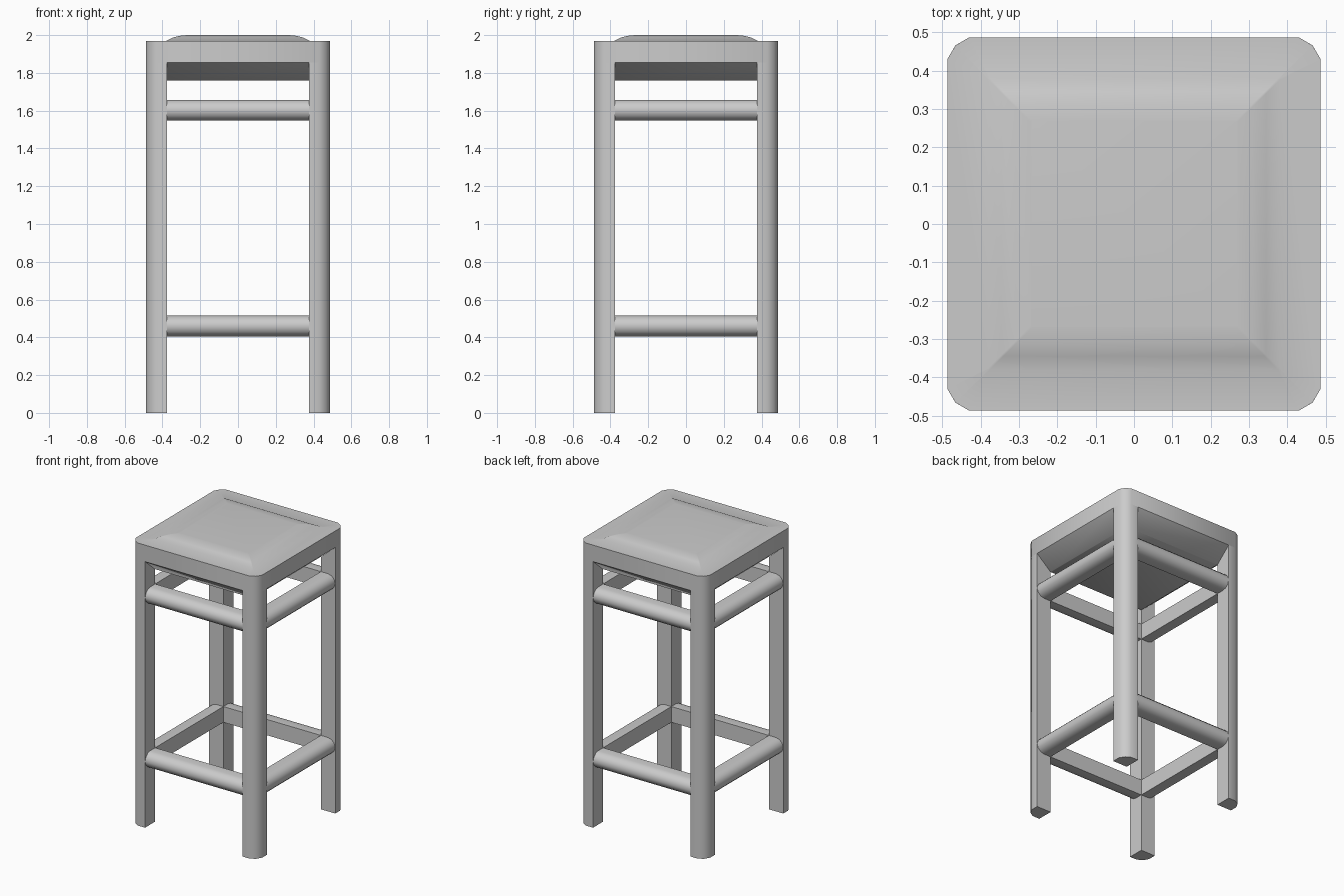
import bpy, bmesh, math

if "Cube" in bpy.data.objects:
    bpy.data.objects.remove(bpy.data.objects["Cube"])

OUT, INN = 0.487, 0.376          # outer face and inner face of the frame


def finish(name, bm):
    bmesh.ops.recalc_face_normals(bm, faces=bm.faces)
    mesh = bpy.data.meshes.new(name)
    bm.to_mesh(mesh)
    bm.free()
    ob = bpy.data.objects.new(name, mesh)
    bpy.context.collection.objects.link(ob)
    bpy.ops.object.select_all(action='DESELECT')
    ob.select_set(True)
    bpy.context.view_layer.objects.active = ob
    bpy.ops.object.shade_smooth_by_angle(angle=math.radians(40))
    return ob


def loft(name, rings):
    """Skin a stack of equal-length point rings and cap both ends."""
    bm = bmesh.new()
    loops = [[bm.verts.new(p) for p in ring] for ring in rings]
    for a, b in zip(loops, loops[1:]):
        for i in range(len(a)):
            j = (i + 1) % len(a)
            bm.faces.new((a[i], a[j], b[j], b[i]))
    bm.faces.new(loops[0])
    bm.faces.new(loops[-1])
    return finish(name, bm)


def square_ring(h, r, z):
    """Square of half-width h with two-segment rounded corners."""
    corner = [(h, h - r), (h - 0.37 * r, h - 0.37 * r), (h - r, h)]
    pts = []
    for k in range(4):
        c, s = [(1, 0), (0, 1), (-1, 0), (0, -1)][k]
        pts += [(x * c - y * s, x * s + y * c, z) for x, y in corner]
    return pts


# Seat: sloped underside, apron, flat border and raised cushion panel
loft("seat", [square_ring(h, r, z) for h, r, z in [
    (INN, 0.004, 1.76), (OUT, 0.057, 1.855), (OUT, 0.057, 1.97),
    (0.38, 0.004, 1.97), (0.345, 0.004, 1.987), (0.31, 0.004, 1.996),
    (0.27, 0.004, 2.0)]])

# Legs: square inside corner, rounded outside corner
leg = [(INN, INN), (OUT, INN), (OUT, 0.43), (0.466, 0.466), (0.43, OUT), (INN, OUT)]
for fb, sy in (("front", -1), ("back", 1)):
    for lr, sx in (("left", -1), ("right", 1)):
        loft(f"{fb}_{lr}_leg",
             [[(x * sx, y * sy, z) for x, y in leg] for z in (0, 1.855)])

# Rungs: flat inside face, rounded outside face, two levels on four sides
half = [(INN, 0.055), (0.43, 0.055), (0.457, 0.048), (0.477, 0.029)]
rung = half + [(OUT, 0)] + [(d, -h) for d, h in reversed(half)]
for level, zc in (("lower", 0.46), ("upper", 1.602)):
    for k, side in enumerate(("right", "back", "left", "front")):
        ob = loft(f"{side}_{level}_rung",
                  [[(d, t, zc + h) for d, h in rung] for t in (-INN, INN)])
        ob.rotation_euler.z = k * math.pi / 2
